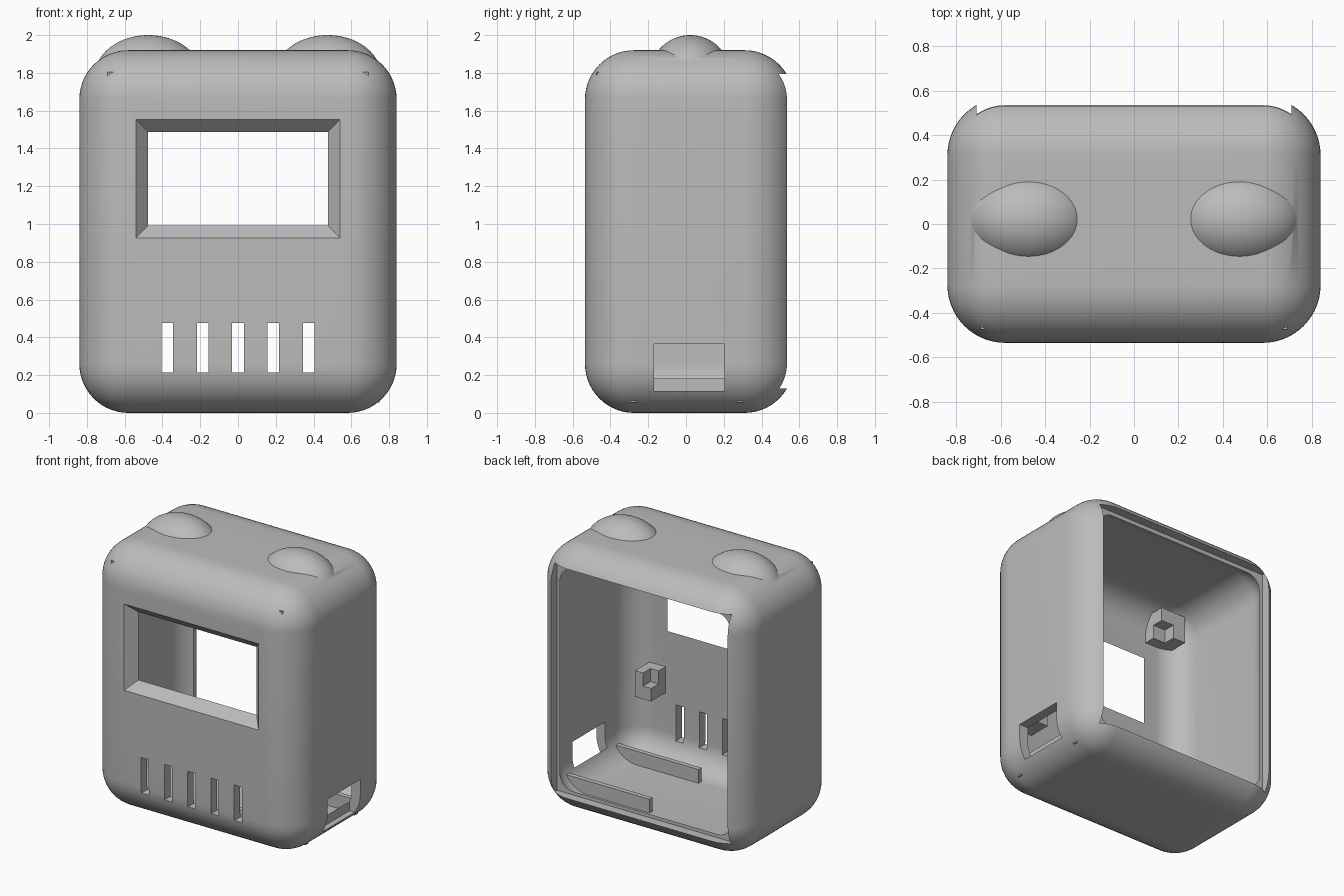
import bpy
import bmesh
from mathutils import Matrix, Vector

old = bpy.data.objects.get("Cube")
if old:
    bpy.data.objects.remove(old, do_unlink=True)

grey = bpy.data.materials.new("plain grey")
grey.use_nodes = True
COLOUR = (0.5, 0.5, 0.5, 1)
grey.diffuse_color = COLOUR
grey.node_tree.nodes["Principled BSDF"].inputs["Base Color"].default_value = COLOUR


def finish(name, bm):
    bmesh.ops.recalc_face_normals(bm, faces=bm.faces)
    mesh = bpy.data.meshes.new(name)
    bm.to_mesh(mesh)
    bm.free()
    mesh.materials.append(grey)
    obj = bpy.data.objects.new(name, mesh)
    bpy.context.collection.objects.link(obj)
    return obj


def box(name, lo, hi, radius=0, taper=None):
    """Box between two corners; optional rounding or widening toward the front."""
    lo, hi = Vector(lo), Vector(hi)
    bm = bmesh.new()
    bmesh.ops.create_cube(bm, size=1)
    for v in bm.verts:
        if taper and v.co.y < 0:
            v.co.x *= taper[0]
            v.co.z *= taper[1]
    size, mid = hi - lo, (lo + hi) / 2
    bm.transform(Matrix.Translation(mid) @ Matrix.Diagonal((*size, 1)))
    if radius:
        bmesh.ops.bevel(bm, geom=bm.edges[:], offset=radius, segments=14,
                        profile=0.5, affect='EDGES')
    return finish(name, bm)


def ellipsoid(name, centre, radii):
    bm = bmesh.new()
    bmesh.ops.create_uvsphere(bm, u_segments=64, v_segments=40, radius=1)
    bm.transform(Matrix.Translation(centre) @ Matrix.Diagonal((*radii, 1)))
    return finish(name, bm)


def combine(target, tool, operation):
    """Apply a boolean and discard the tool."""
    mod = target.modifiers.new("boolean", 'BOOLEAN')
    mod.operation = operation
    mod.solver = 'EXACT'
    mod.object = tool
    bpy.context.view_layer.objects.active = target
    bpy.ops.object.modifier_apply(modifier=mod.name)
    bpy.data.objects.remove(tool, do_unlink=True)


def cut(target, tool):
    combine(target, tool, 'DIFFERENCE')


# Rounded shell with two domed ears on top
case = box("case", (-0.84, -0.535, 0), (0.84, 0.57, 1.92), radius=0.26)
for side in (-1, 1):
    ear = ellipsoid("ear", (side * 0.475, 0.022, 1.784), (0.283, 0.216, 0.216))
    combine(case, ear, 'UNION')

# Hollow inside, and the recess for the missing back cover
cut(case, box("cavity", (-0.77, -0.465, 0.07), (0.77, 0.5, 1.85), radius=0.19))
cut(case, box("recess", (-0.71, 0.468, 0.13), (0.71, 0.9, 1.795)))

# Screen window, wider at the front
cut(case, box("window", (-0.415, -0.6, 1.055), (0.415, -0.4, 1.425),
              taper=(1.446, 2.03)))

# Row of vent slots
for i in range(-2, 3):
    x = i * 0.187
    cut(case, box("vent", (x - 0.031, -0.7, 0.215), (x + 0.031, -0.35, 0.475)))

# Cable port in the side
cut(case, box("port", (0.753, -0.17, 0.115), (1, 0.205, 0.365)))

# Two floor rails holding a board
for name, y in (("front_rail", -0.295), ("back_rail", 0.27)):
    box(name, (0.08, y, 0.055), (0.75, y + 0.035, 0.17))

# Screen brackets: corner blocks notched toward the window's centre
for label, side in (("right", -1), ("left", 1)):
    for level, z0, z1, outer in (("lower", 0.54, 0.73, 0.62),
                                 ("upper", 1.61, 1.805, 0.69)):
        xa, xb = sorted((side * 0.49, side * outer))
        block = box(f"{level}_{label}_bracket", (xa, -0.475, z0), (xb, -0.3, z1))
        na, nb = sorted((side * 0.4, side * (0.49 + outer) / 2))
        zm = (z0 + z1) / 2
        za, zb = (zm, z1 + 0.1) if level == "lower" else (z0 - 0.1, zm)
        cut(block, box("notch", (na, -0.385, za), (nb, -0.2, zb)))

# Smooth fillets, sharp cut edges
bpy.ops.object.select_all(action='DESELECT')
case.select_set(True)
bpy.context.view_layer.objects.active = case
bpy.ops.object.shade_smooth_by_angle(angle=0.5)
